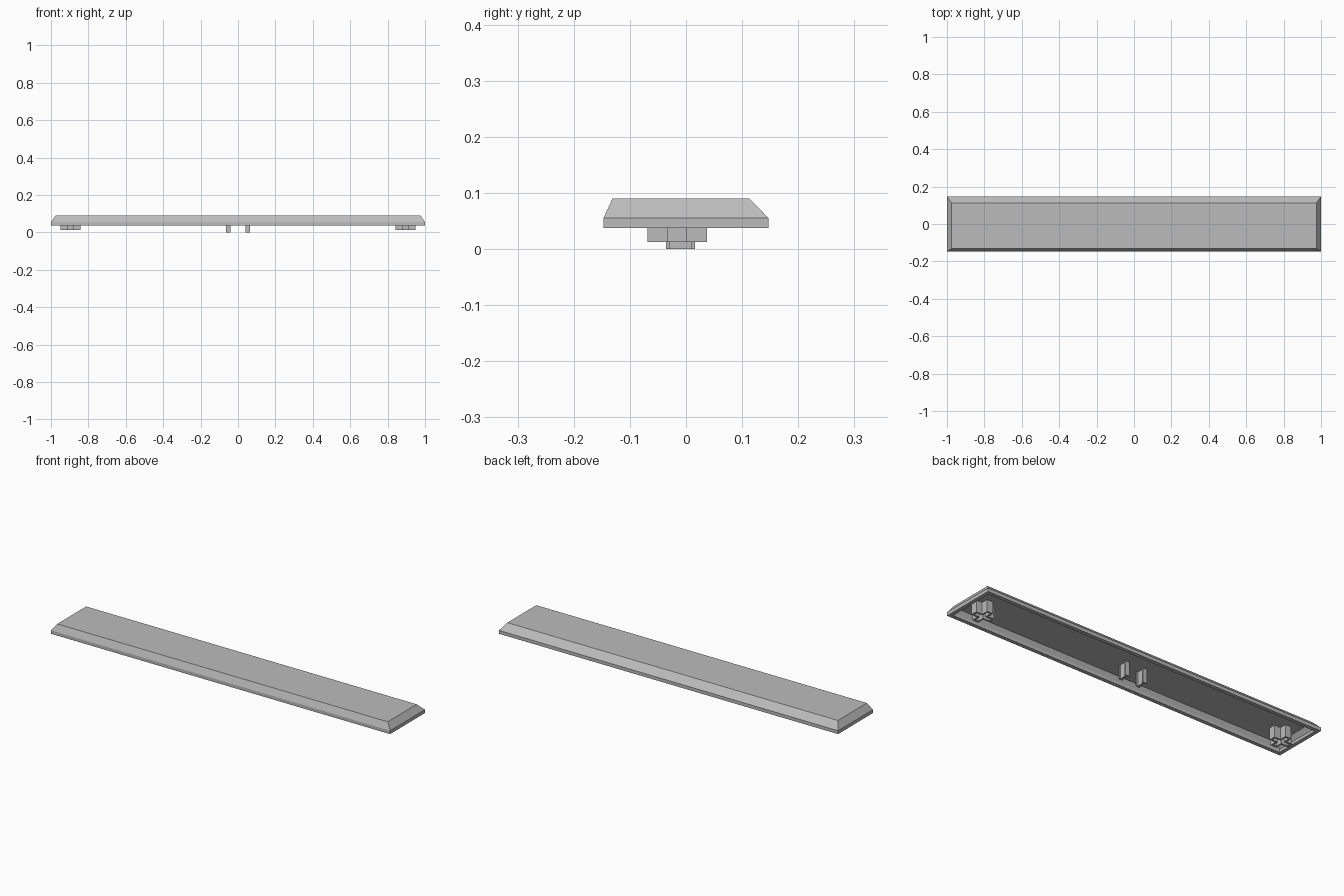
import bpy
import bmesh

cube = bpy.data.objects.get("Cube")
if cube:
    bpy.data.objects.remove(cube, do_unlink=True)

grey = bpy.data.materials.new("light grey plastic")
grey.use_nodes = True
COLOUR = (0.5, 0.5, 0.5, 1)
grey.diffuse_color = COLOUR
grey.node_tree.nodes["Principled BSDF"].inputs["Base Color"].default_value = COLOUR

CEILING = 0.074
STEM_Y = -0.016


def finish(name, bm):
    bmesh.ops.recalc_face_normals(bm, faces=bm.faces)
    mesh = bpy.data.meshes.new(name)
    bm.to_mesh(mesh)
    bm.free()
    mesh.materials.append(grey)
    obj = bpy.data.objects.new(name, mesh)
    bpy.context.collection.objects.link(obj)
    return obj


def bridge(bm, a, b):
    for i in range(len(a)):
        j = (i + 1) % len(a)
        bm.faces.new((a[i], a[j], b[j], b[i]))


def ring(bm, outline, z):
    return [bm.verts.new((x, y, z)) for x, y in outline]


def rectangle(half_x, front, back):
    return [(-half_x, front), (half_x, front), (half_x, back), (-half_x, back)]


def plus(half, arm):
    quarter = [(half, -arm), (half, arm), (arm, arm)]
    points = []
    for _ in range(4):
        points += quarter
        quarter = [(-y, x) for x, y in quarter]
    return points


# Hollow bevelled cap: rings run from the top, down the outside, up the inside
bm = bmesh.new()
sections = [
    (0.975, -0.131, 0.113, 0.09),
    (1.0, -0.147, 0.147, 0.055),
    (1.0, -0.147, 0.147, 0.037),
    (0.98, -0.127, 0.127, 0.037),
    (0.98, -0.127, 0.127, 0.052),
    (0.96, -0.115, 0.102, CEILING),
]
rings = [ring(bm, rectangle(hx, f, b), z) for hx, f, b, z in sections]
for upper, lower in zip(rings, rings[1:]):
    bridge(bm, upper, lower)
bm.faces.new(rings[0])
bm.faces.new(rings[-1])
finish("cap_shell", bm)

# Hollow plus-shaped sockets near both ends
for side, x in (("right", -0.896), ("left", 0.896)):
    bm = bmesh.new()
    outer, inner = plus(0.053, 0.0175), plus(0.044, 0.0095)
    loops = [ring(bm, outer, CEILING), ring(bm, outer, 0.012),
             ring(bm, inner, 0.012), ring(bm, inner, CEILING)]
    for a, b in zip(loops, loops[1:]):
        bridge(bm, a, b)
    socket = finish(side + "_socket", bm)
    socket.location = (x, STEM_Y, 0)

# Pair of H-section posts in the middle
for side, x in (("right", -0.052), ("left", 0.052)):
    bm = bmesh.new()
    half, web, depth, flange = 0.012, 0.005, 0.026, 0.0185
    corner = [(half, -depth), (half, -flange), (web, -flange),
              (web, flange), (half, flange), (half, depth)]
    outline = corner + [(-px, -py) for px, py in corner]
    top, bottom = ring(bm, outline, CEILING), ring(bm, outline, 0)
    bridge(bm, top, bottom)
    bm.faces.new(top)
    bm.faces.new(bottom)
    post = finish(side + "_centre_post", bm)
    post.location = (x, -0.01, 0)
